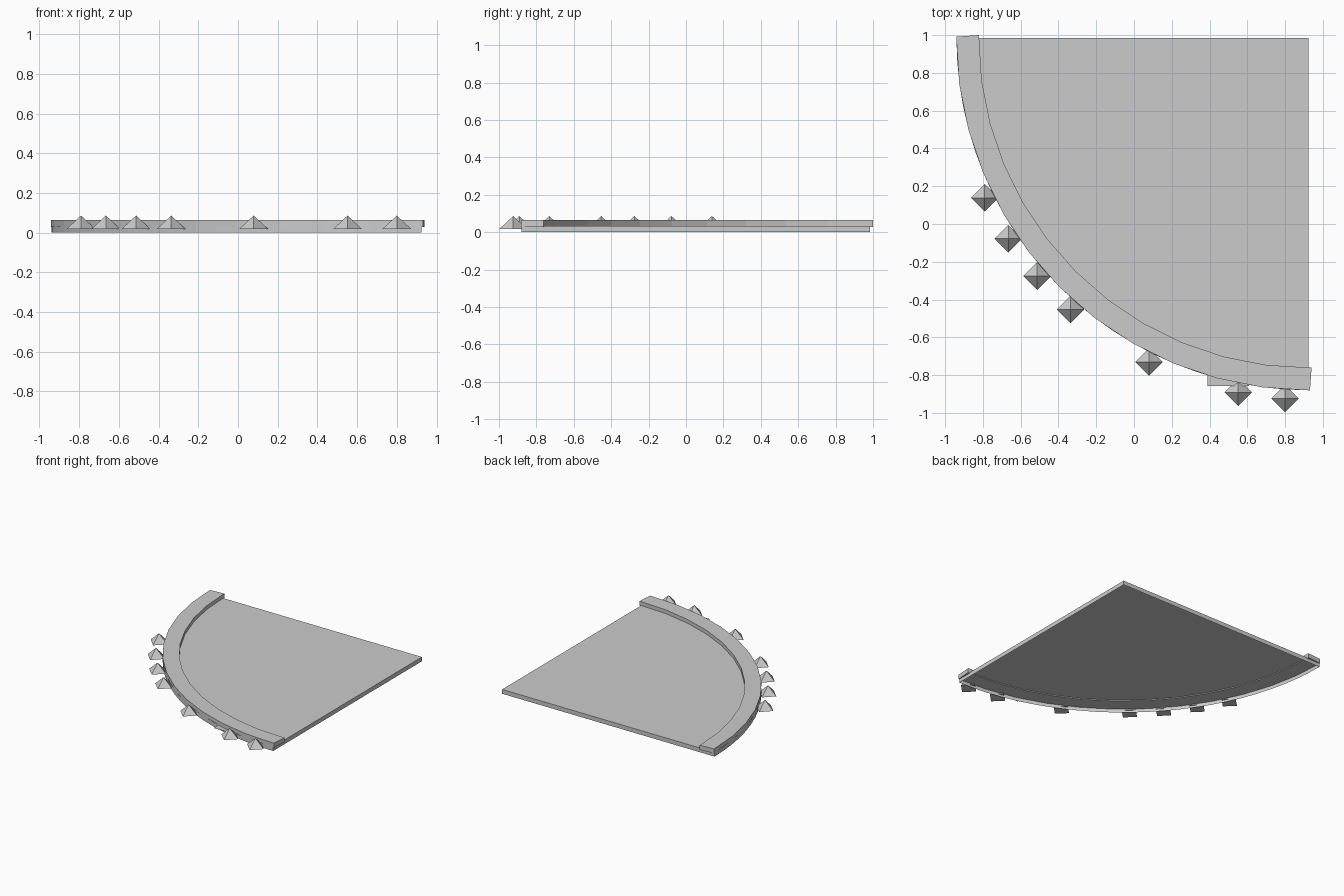
import bpy, bmesh
from math import cos, sin, radians
from mathutils import Matrix

if "Cube" in bpy.data.objects:
    bpy.data.objects.remove(bpy.data.objects["Cube"])

CX, CY = 0.925, 0.985   # corner of the quarter disc


def polar(radius, degrees):
    a = radians(degrees)
    return CX - radius * cos(a), CY - radius * sin(a)


def extrude_outline(name, points, z0, z1, bottom=True):
    bm = bmesh.new()
    low = [bm.verts.new((x, y, z0)) for x, y in points]
    top = [bm.verts.new((x, y, z1)) for x, y in points]
    n = len(points)
    for i in range(n):
        j = (i + 1) % n
        bm.faces.new((low[i], low[j], top[j], top[i]))
    if bottom:
        bm.faces.new(low[::-1])
    bm.faces.new(top)
    return finish(name, bm)


def finish(name, bm):
    bmesh.ops.recalc_face_normals(bm, faces=bm.faces)
    mesh = bpy.data.meshes.new(name)
    bm.to_mesh(mesh)
    bm.free()
    ob = bpy.data.objects.new(name, mesh)
    bpy.context.collection.objects.link(ob)
    return ob


# Quarter-disc floor slab, hollow and open underneath
extrude_outline("floor_slab",
                [(CX, CY)] + [polar(1.865, 90 * i / 24) for i in range(25)],
                0.0, 0.034, bottom=False)

# Raised rim of straight segments, ends cut square to the last segment
bm = bmesh.new()
outer_angles = [-0.2] + [7.5 * i for i in range(1, 12)] + [90.2]
inner_angles = [-0.5] + [7.5 * i for i in range(1, 12)] + [90.5]
rings = []
for ao, ai in zip(outer_angles, inner_angles):
    o, i = polar(1.866, ao), polar(1.746, ai)
    rings.append([bm.verts.new((*p, z)) for p, z in
                  ((o, 0.028), (o, 0.064), (i, 0.064), (i, 0.028))])
for a, b in zip(rings, rings[1:]):
    for k in range(4):
        m = (k + 1) % 4
        bm.faces.new((a[k], a[m], b[m], b[k]))
bm.faces.new(rings[0])
bm.faces.new(rings[-1][::-1])
finish("rim", bm)

# Small thin plate peeking out under the rim
extrude_outline("edge_plate",
                [(0.39, -0.857), (0.61, -0.857), (0.61, -0.79), (0.39, -0.79)],
                0.03, 0.032)

# Four-sided studs along the outer edge, with gaps in the row
for k in (0, 1, 2, 3, 5, 7, 8):
    x, y = polar(1.913, 26.25 + 7.5 * k)
    bm = bmesh.new()
    bmesh.ops.create_cone(bm, cap_ends=True, segments=4, radius1=0.073,
                          radius2=0, depth=0.068,
                          matrix=Matrix.Translation((x, y, 0.052)))
    finish(f"stud_{k}", bm)
